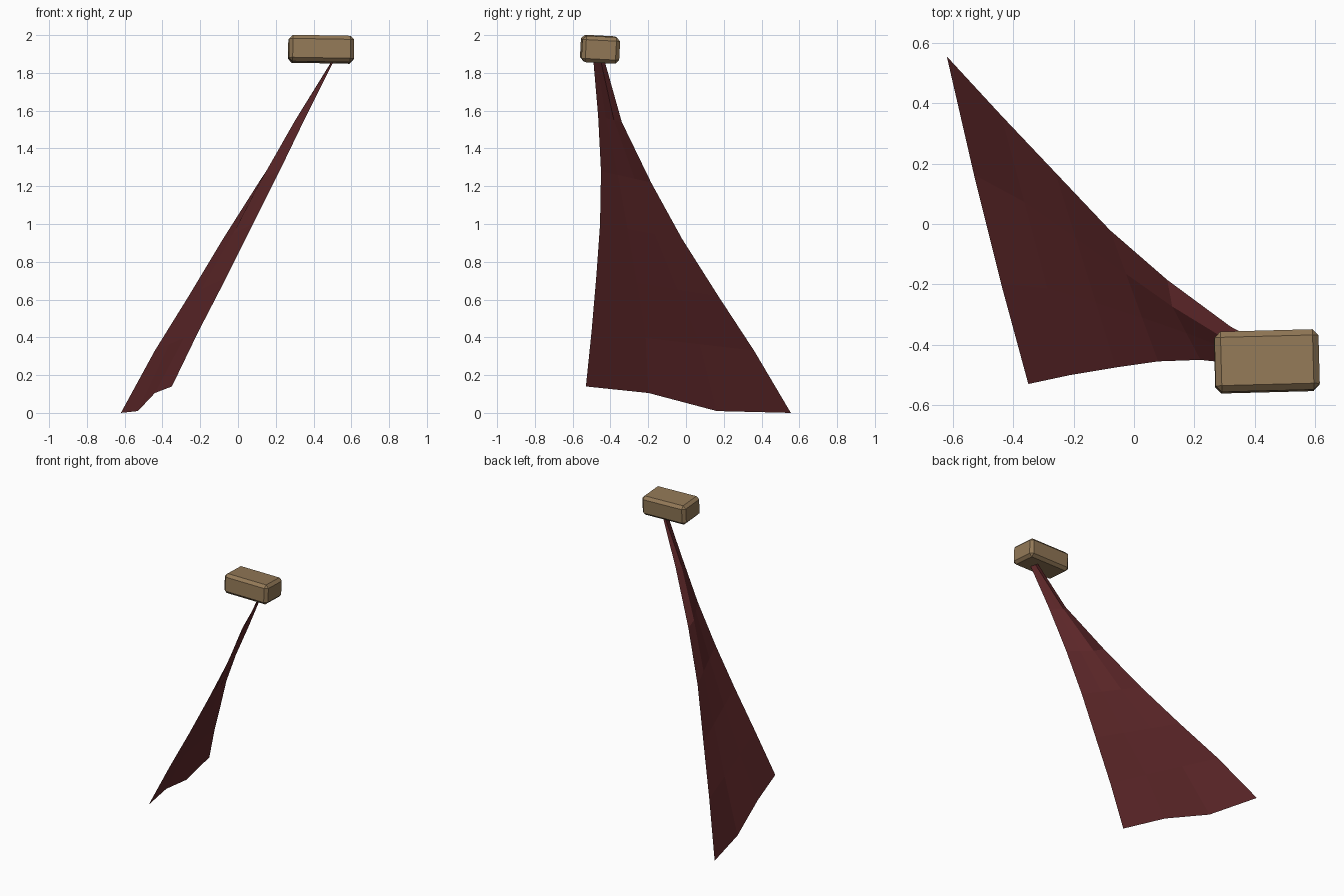
import bpy
import bmesh
from math import radians
from mathutils import Vector

cube = bpy.data.objects.get("Cube")
if cube:
    bpy.data.objects.remove(cube, do_unlink=True)


def make_material(name, color):
    mat = bpy.data.materials.new(name)
    mat.use_nodes = True
    mat.diffuse_color = (*color, 1)
    mat.node_tree.nodes["Principled BSDF"].inputs["Base Color"].default_value = (*color, 1)
    return mat


def add_object(name, bm, mat):
    mesh = bpy.data.meshes.new(name)
    bm.normal_update()
    bm.to_mesh(mesh)
    bm.free()
    mesh.materials.append(mat)
    obj = bpy.data.objects.new(name, mesh)
    bpy.context.collection.objects.link(obj)
    return obj


wood = make_material("tan wood", (0.29, 0.19, 0.095))
cloth = make_material("dark red cloth", (0.12, 0.022, 0.024))

# Block: bevelled box, slightly askew
bm = bmesh.new()
bmesh.ops.create_cube(bm, size=1)
bmesh.ops.scale(bm, vec=(0.345, 0.2, 0.14), verts=bm.verts)
bmesh.ops.bevel(bm, geom=bm.edges[:], offset=0.02, segments=1, affect='EDGES')
block = add_object("anchor_block", bm, wood)
block.location = (0.44, -0.455, 1.925)
block.rotation_euler = (radians(-3), radians(1), radians(1.5))

# Cloth: sheet spanned between its two long edges, from hem to block
front_edge = [(-0.35, -0.53, 0.14), (-0.21, -0.50, 0.43), (-0.06, -0.475, 0.72),
              (0.08, -0.455, 1.0), (0.22, -0.45, 1.28), (0.36, -0.465, 1.57),
              (0.505, -0.49, 1.86)]
back_edge = [(-0.62, 0.555, 0), (-0.44, 0.36, 0.33), (-0.26, 0.17, 0.62),
             (-0.08, -0.02, 0.92), (0.11, -0.185, 1.22), (0.32, -0.34, 1.54),
             (0.495, -0.43, 1.86)]
# Sideways curl of the back strip near the top
curl = {4: -0.02, 5: -0.03}
# Height and depth wobble of the hem, by column
hem = {1: Vector((0, -0.03, 0.012)), 2: Vector((0, -0.03, -0.037))}
COLUMNS = 4

bm = bmesh.new()
rows = []
for r, (a, b) in enumerate(zip(front_edge, back_edge)):
    row = []
    for c in range(COLUMNS):
        p = Vector(a).lerp(Vector(b), c / (COLUMNS - 1))
        if c in hem:
            p.x += curl.get(r, 0) * c / 2
            if r == 0:
                p += hem[c]
        row.append(bm.verts.new(p))
    rows.append(row)
for low, high in zip(rows, rows[1:]):
    for c in range(COLUMNS - 1):
        bm.faces.new((low[c], low[c + 1], high[c + 1], high[c]))
add_object("hanging_cloth", bm, cloth)
